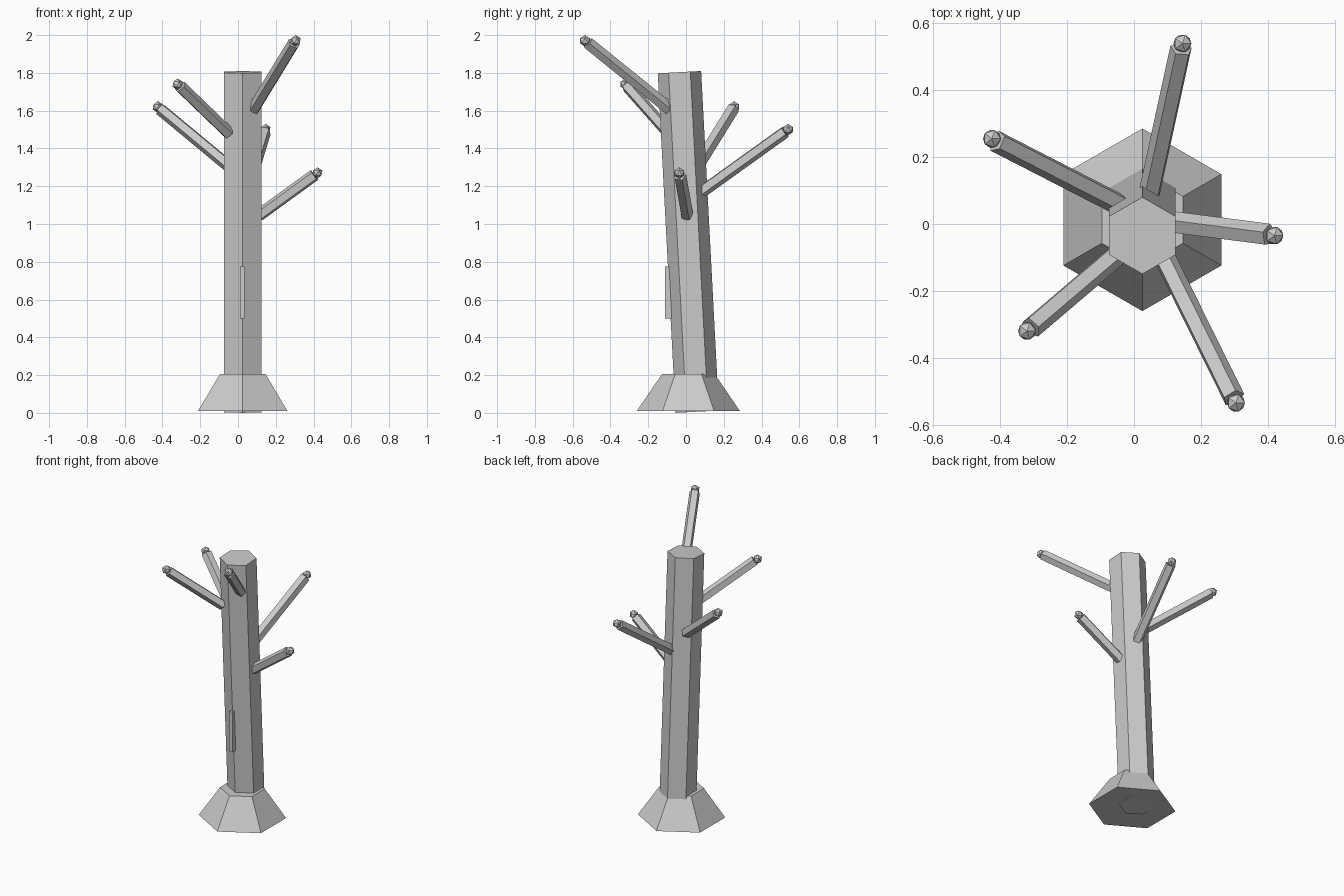
import bpy
from math import radians
from mathutils import Vector

if "Cube" in bpy.data.objects:
    bpy.data.objects.remove(bpy.data.objects["Cube"])

CX, CY = 0.025, 0.0125  # trunk centre


def prism(name, sides, r1, r2, depth, loc):
    bpy.ops.mesh.primitive_cone_add(vertices=sides, radius1=r1, radius2=r2,
                                    depth=depth, location=loc)
    ob = bpy.context.object
    ob.name = name
    return ob


# Leaning hexagonal trunk
trunk = prism("trunk", 6, 0.115, 0.115, 1.8, (CX, CY, 0.905))
trunk.rotation_euler = (radians(3), 0, 0)

# Flared root collar
prism("root_flare", 6, 0.273, 0.14, 0.195, (CX, CY, 0.1075))

# Raised bark strip on the front
bpy.ops.mesh.primitive_cube_add(size=1, location=(0.0225, -0.085, 0.637))
strip = bpy.context.object
strip.name = "bark_strip"
strip.scale = (0.026, 0.05, 0.275)

# Branches: root point and tip knob centre
branches = [
    ((0.11, 0.005, 1.045), (0.42, -0.035, 1.27)),
    ((0.085, -0.09, 1.61), (0.305, -0.535, 1.97)),
    ((-0.05, -0.09, 1.48), (-0.32, -0.32, 1.74)),
    ((-0.045, 0.06, 1.305), (-0.425, 0.255, 1.62)),
    ((0.045, 0.08, 1.17), (0.145, 0.54, 1.5)),
]
for i, (root, tip) in enumerate(branches, 1):
    root, tip = Vector(root), Vector(tip)
    d = (tip - root).normalized()
    end = tip - d * 0.02
    br = prism(f"branch_{i}", 5, 0.034, 0.034, (end - root).length, (root + end) / 2)
    br.rotation_euler = Vector((0, 0, 1)).rotation_difference(d).to_euler()
    # Faceted knob on the branch end
    bpy.ops.mesh.primitive_ico_sphere_add(subdivisions=1, radius=0.03, location=tip)
    bpy.context.object.name = f"branch_knob_{i}"
